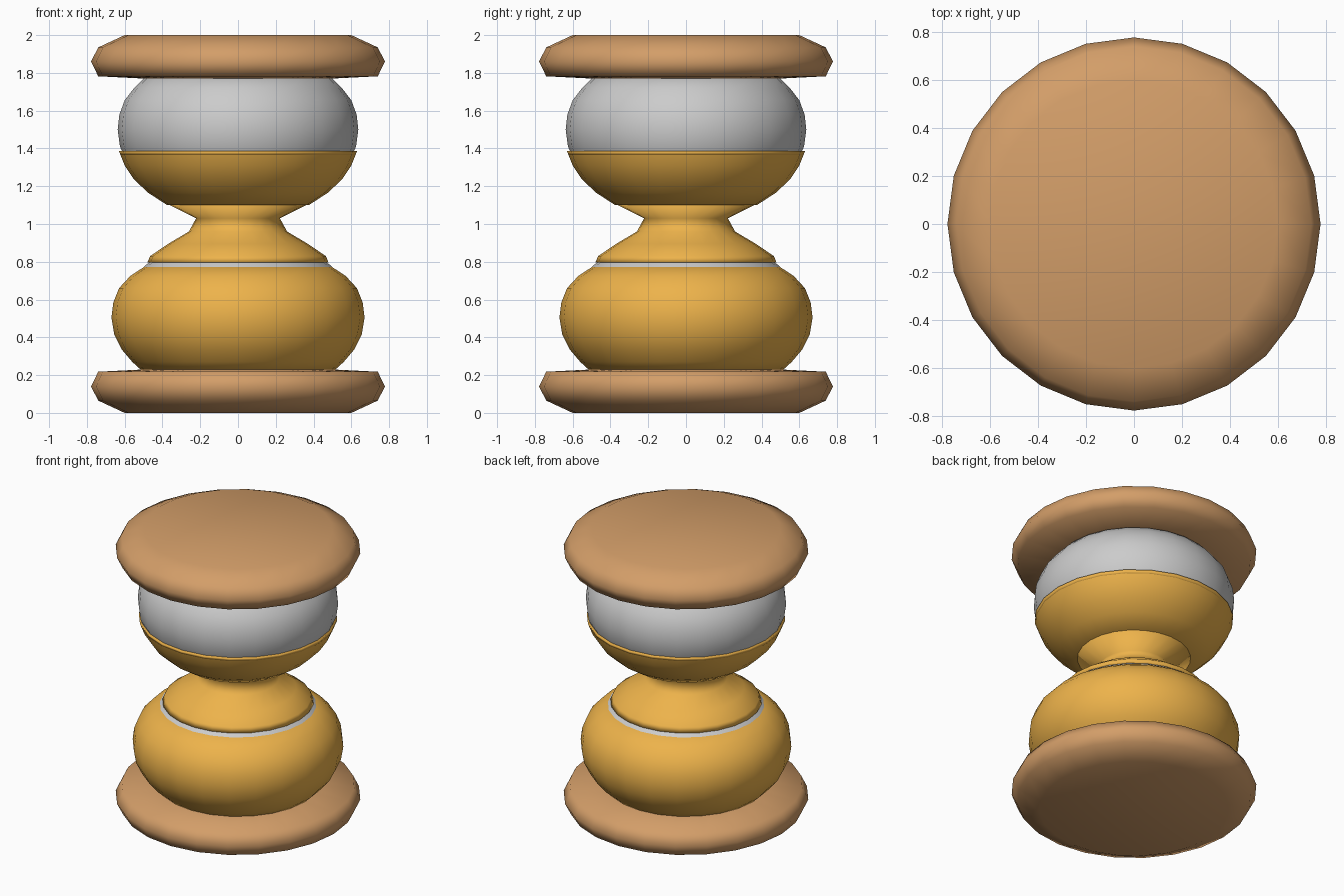
import bpy, bmesh, math

if "Cube" in bpy.data.objects:
    bpy.data.objects.remove(bpy.data.objects["Cube"])


def material(name, color):
    m = bpy.data.materials.new(name)
    m.diffuse_color = (*color, 1)
    m.use_nodes = True
    m.node_tree.nodes["Principled BSDF"].inputs["Base Color"].default_value = m.diffuse_color
    return m


def lathe(name, profile, mat=None, sides=24):
    """Spin (radius, z) points listed bottom to top; close both ends."""
    bm = bmesh.new()
    rings = []
    for r, z in profile:
        rings.append([bm.verts.new((r * math.cos(2 * math.pi * i / sides),
                                    r * math.sin(2 * math.pi * i / sides), z))
                      for i in range(sides)])
    for a, b in zip(rings, rings[1:]):
        for i in range(sides):
            j = (i + 1) % sides
            bm.faces.new((a[i], a[j], b[j], b[i]))
    bm.faces.new(rings[0][::-1])
    bm.faces.new(rings[-1])
    for f in bm.faces:
        f.smooth = True
    me = bpy.data.meshes.new(name)
    bm.to_mesh(me)
    bm.free()
    ob = bpy.data.objects.new(name, me)
    bpy.context.collection.objects.link(ob)
    if mat:
        me.materials.append(mat)
    return ob


wood = material("wood", (0.65, 0.34, 0.14))
sand = material("sand", (0.85, 0.45, 0.07))

# Wooden end plates, mirrored about mid height
plate = [(0.6, 0.0), (0.74, 0.065), (0.778, 0.14), (0.74, 0.218), (0.4, 0.235)]
lathe("bottom_plate", plate, wood)
lathe("top_plate", [(r, 2 - z) for r, z in reversed(plate)], wood)

# Glass: two bulbs joined by a narrow neck
half = [(0.49, 0.22), (0.55, 0.28), (0.60, 0.345), (0.628, 0.42), (0.637, 0.50),
        (0.625, 0.59), (0.58, 0.69), (0.485, 0.785), (0.37, 0.86), (0.24, 0.94),
        (0.19, 0.98)]
lathe("glass", half + [(r, 2 - z) for r, z in reversed(half)])

# Sand filling the lower bulb
lathe("lower_sand", [(0.505, 0.22), (0.56, 0.27), (0.615, 0.335), (0.655, 0.415),
                     (0.67, 0.505), (0.66, 0.585), (0.63, 0.66), (0.57, 0.725),
                     (0.494, 0.775)], sand)

# Sand around the neck
lathe("neck_sand", [(0.48, 0.795), (0.465, 0.83), (0.37, 0.895), (0.26, 0.96),
                    (0.222, 1.03), (0.37, 1.105)], sand)

# Sand left in the upper bulb
lathe("upper_sand", [(0.375, 1.10), (0.475, 1.165), (0.55, 1.235), (0.60, 1.31),
                     (0.622, 1.365), (0.629, 1.385)], sand)
# Slightly wider rim keeps the sand edge proud of the glass
lathe("upper_sand_rim", [(0.622, 1.365), (0.631, 1.387)], sand)
